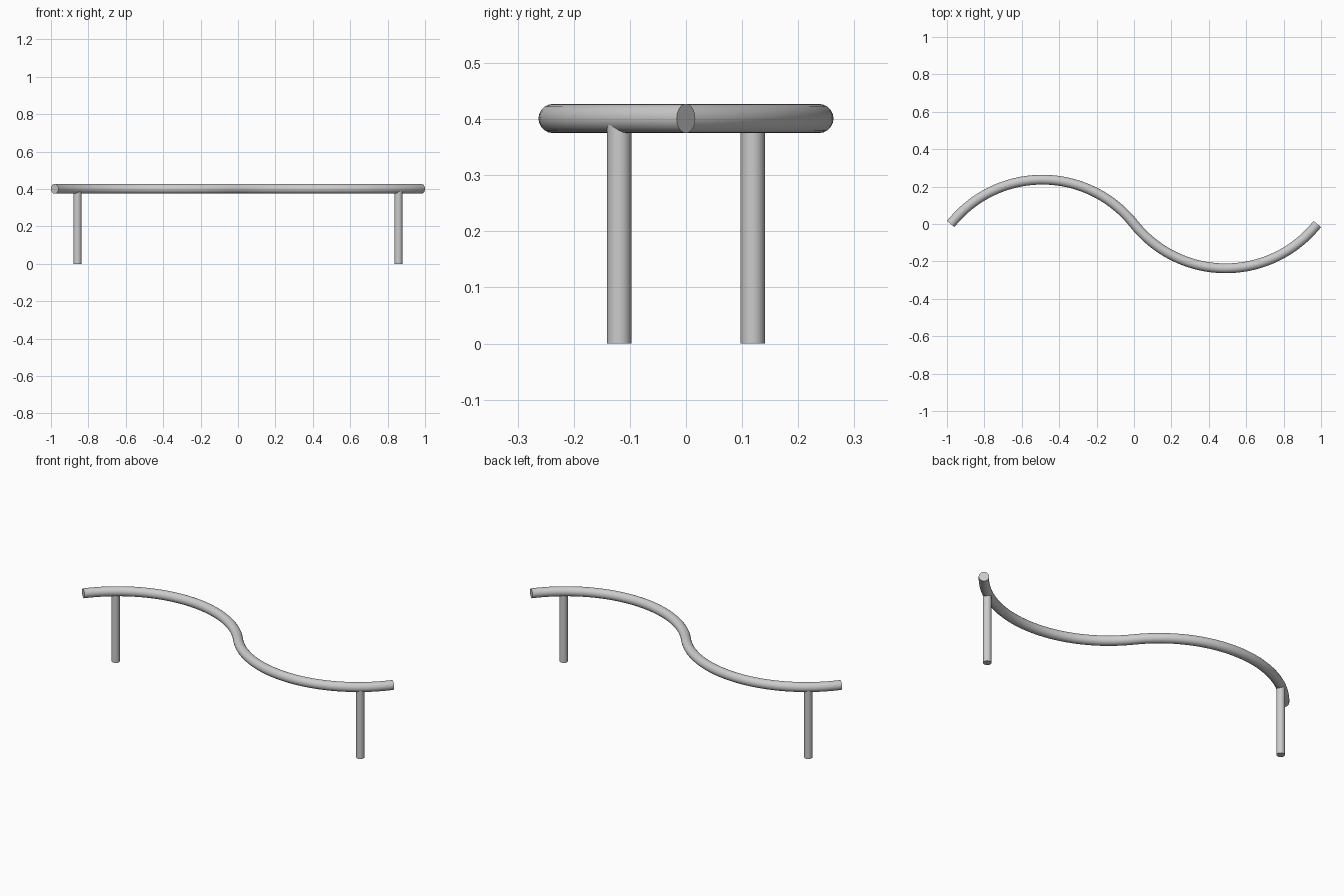
import bpy
from math import sin, cos, asin, pi

if "Cube" in bpy.data.objects:
    bpy.data.objects.remove(bpy.data.objects["Cube"])

TUBE_R, RAIL_Z = 0.026, 0.401
HALF, RISE = 0.49, 0.237              # half chord and height of each arc
ARC_R = (HALF**2 + RISE**2) / (2 * RISE)
SWEEP = asin(HALF / ARC_R)
LEG_R, LEG_X, LEG_Y = 0.0215, 0.858, 0.119


def smooth(obj):
    bpy.ops.object.select_all(action='DESELECT')
    obj.select_set(True)
    bpy.context.view_layer.objects.active = obj
    bpy.ops.object.shade_smooth_by_angle()


# S-shaped rail path: one arc bulging back, its half-turn copy bulging front
N = 40
left = []
for i in range(N + 1):
    a = -SWEEP + 2 * SWEEP * i / N
    left.append((-HALF + ARC_R * sin(a), RISE - ARC_R + ARC_R * cos(a)))
path = left + [(-x, -y) for x, y in reversed(left[:-1])]

curve = bpy.data.curves.new("rail", 'CURVE')
curve.dimensions = '3D'
curve.bevel_depth = TUBE_R
curve.bevel_resolution = 8
curve.use_fill_caps = True
spline = curve.splines.new('POLY')
spline.points.add(len(path) - 1)
for p, (x, y) in zip(spline.points, path):
    p.co = (x, y, RAIL_Z, 1)
rail = bpy.data.objects.new("rail", curve)
bpy.context.collection.objects.link(rail)
rail.select_set(True)
bpy.context.view_layer.objects.active = rail
bpy.ops.object.convert(target='MESH')
smooth(bpy.context.object)

# Round legs, running up into the rail
for name, s in (("left_leg", -1), ("right_leg", 1)):
    bpy.ops.mesh.primitive_cylinder_add(
        vertices=36, radius=LEG_R, depth=RAIL_Z,
        location=(s * LEG_X, -s * LEG_Y, RAIL_Z / 2))
    leg = bpy.context.object
    leg.name = name
    smooth(leg)
